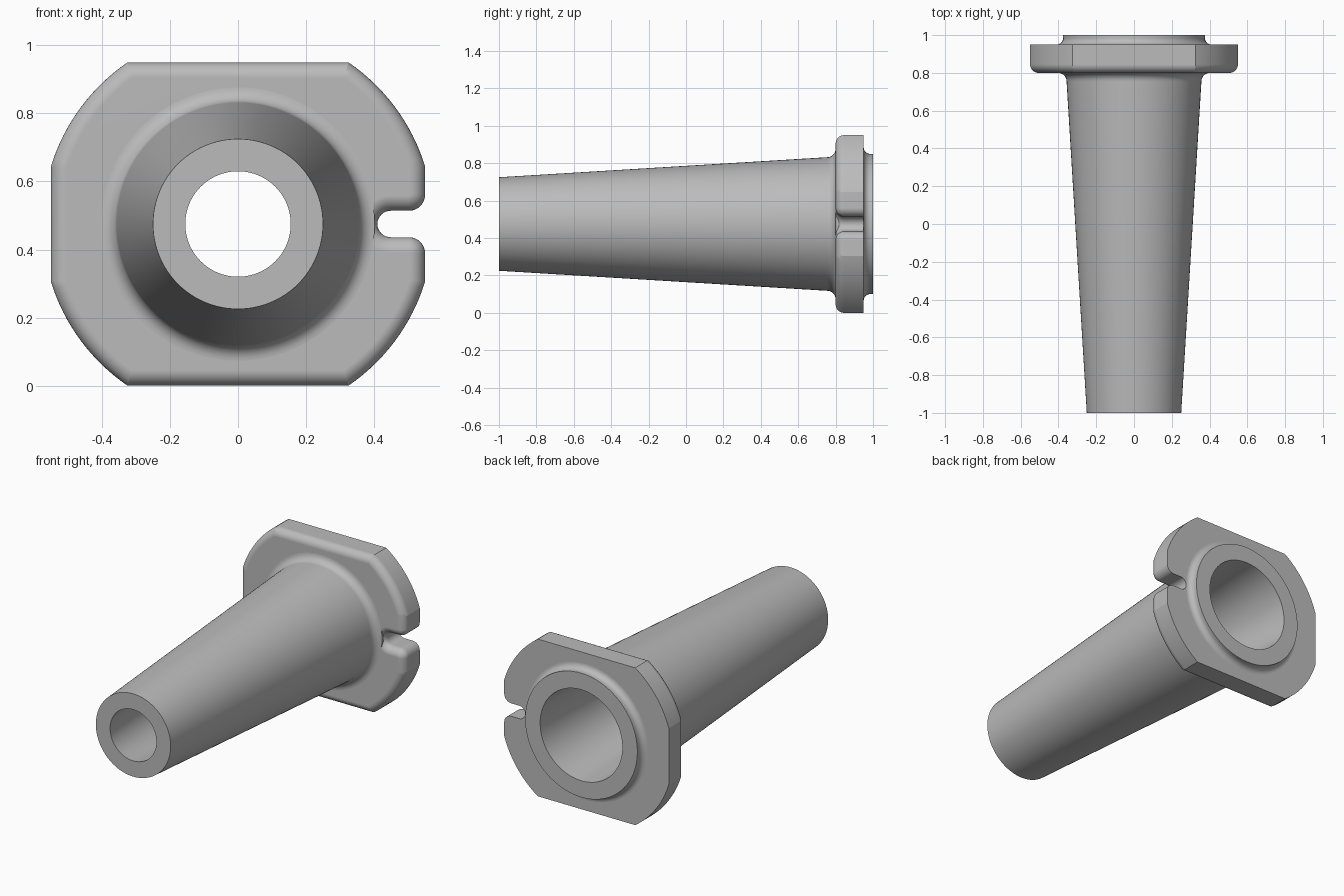
import bpy, bmesh
from math import sin, cos, radians, acos, asin, degrees, tau
from mathutils import Vector, Matrix

cube = bpy.data.objects.get("Cube")
if cube:
    bpy.data.objects.remove(cube, do_unlink=True)

AXIS_Z = 0.475                      # height of the centre line
HALF_W, HALF_H, DISC_R = 0.55, 0.475, 0.5757
FLANGE_FRONT, FLANGE_BACK = 0.80, 0.95
SLOT_R, SLOT_END, CORNER_R, EDGE_R = 0.039, 0.41, 0.047, 0.045

grey = bpy.data.materials.new("plain grey")
grey.use_nodes = True
colour = (0.5, 0.5, 0.5, 1)
grey.diffuse_color = colour
grey.node_tree.nodes["Principled BSDF"].inputs["Base Color"].default_value = colour


def arc(cx, cy, r, start, end, steps=8):
    angles = [radians(start + (end - start) * i / steps) for i in range(steps + 1)]
    return [(cx + r * cos(a), cy + r * sin(a)) for a in angles]


def make_object(name, bm):
    bmesh.ops.recalc_face_normals(bm, faces=bm.faces[:])
    mesh = bpy.data.meshes.new(name)
    bm.to_mesh(mesh)
    bm.free()
    mesh.materials.append(grey)
    obj = bpy.data.objects.new(name, mesh)
    bpy.context.collection.objects.link(obj)
    return obj


def activate(obj):
    bpy.ops.object.select_all(action='DESELECT')
    obj.select_set(True)
    bpy.context.view_layer.objects.active = obj


def shade(obj):
    activate(obj)
    bpy.ops.object.shade_smooth_by_angle(angle=radians(16))
    mod = obj.modifiers.new("even shading", 'WEIGHTED_NORMAL')
    mod.keep_sharp = True


def revolve(name, profile, steps=96):
    """Spin a closed (radius, y) profile around the centre line."""
    bm = bmesh.new()
    verts = [bm.verts.new((r, y, AXIS_Z)) for r, y in profile]
    edges = [bm.edges.new((v, verts[i - 1])) for i, v in enumerate(verts)]
    bmesh.ops.spin(bm, geom=verts + edges, cent=(0, 0, AXIS_Z), axis=(0, 1, 0),
                   angle=tau, steps=steps)
    bmesh.ops.remove_doubles(bm, verts=bm.verts[:], dist=1e-4)
    return make_object(name, bm)


# Hollow tapered sleeve with a fillet on each side of the flange
profile = [(0.155, -1), (0.25, -1)]
profile += arc(0.402, FLANGE_FRONT - 0.045, 0.045, 180, 90)
profile += [(0.402, 0.87)]
profile += arc(0.41, FLANGE_BACK + 0.035, 0.035, 270, 180)
profile += [(0.375, 1), (0.275, 1)]
shade(revolve("tapered_sleeve", profile))

# Flange outline: a disc cut by four flats, with a round-ended slot on one side
low = degrees(acos(HALF_W / DISC_R))
high = degrees(asin(HALF_H / DISC_R))
upper = arc(SLOT_END + SLOT_R, 0, SLOT_R, 180, 90)
upper += arc(HALF_W - CORNER_R, SLOT_R + CORNER_R, CORNER_R, -90, 0)
upper += arc(0, 0, DISC_R, low, high, 16)
upper += arc(0, 0, DISC_R, 180 - high, 180 - low, 16)
outline = upper + [(x, -z) for x, z in reversed(upper[1:])]

bm = bmesh.new()
front = bm.faces.new([bm.verts.new((x, FLANGE_FRONT, z + AXIS_Z)) for x, z in outline])
back = bmesh.ops.extrude_face_region(bm, geom=[front], use_keep_orig=True)
bmesh.ops.translate(bm, vec=(0, FLANGE_BACK - FLANGE_FRONT, 0),
                    verts=[g for g in back["geom"] if isinstance(g, bmesh.types.BMVert)])
bmesh.ops.recalc_face_normals(bm, faces=bm.faces[:])
rim = [e for e in bm.edges if all(v.co.y < FLANGE_FRONT + 0.01 for v in e.verts)]
bmesh.ops.bevel(bm, geom=rim, offset=EDGE_R, offset_type='OFFSET', segments=8,
                profile=0.5, affect='EDGES', clamp_overlap=False)
flange = make_object("flange", bm)

# Open the flange where the sleeve passes through
bm = bmesh.new()
place = Matrix.Translation((0, 0.87, AXIS_Z)) @ Matrix.Rotation(radians(90), 4, 'X')
bmesh.ops.create_cone(bm, cap_ends=True, segments=64, radius1=0.32, radius2=0.32,
                      depth=0.4, matrix=place)
cutter = make_object("flange_hole_cutter", bm)
cutter.hide_render = True
activate(flange)
cut = flange.modifiers.new("hole", 'BOOLEAN')
cut.operation = 'DIFFERENCE'
cut.solver = 'EXACT'
cut.object = cutter
bpy.ops.object.modifier_apply(modifier=cut.name)
bpy.data.objects.remove(cutter, do_unlink=True)
shade(flange)
